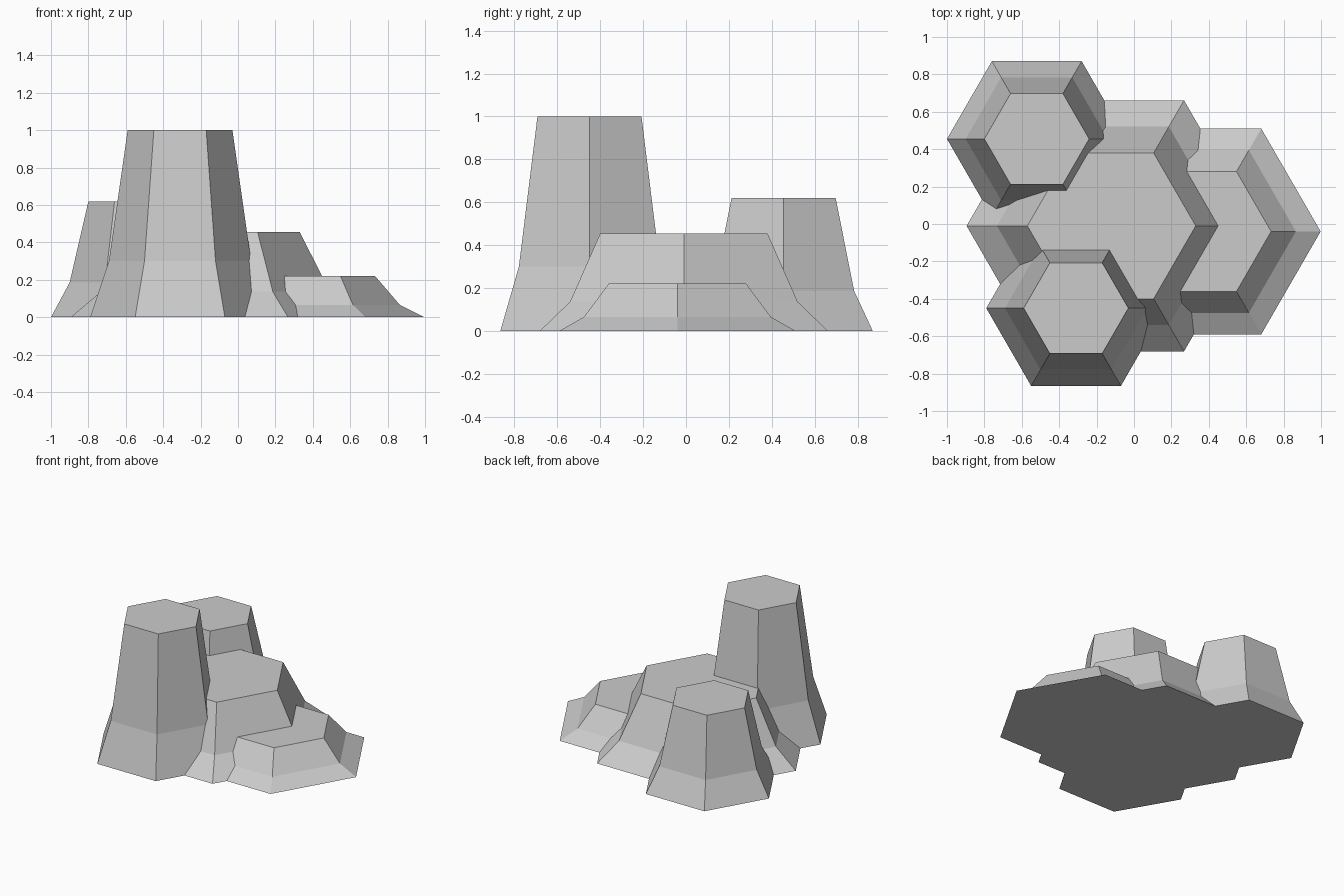
import bpy, bmesh, math

if "Cube" in bpy.data.objects:
    bpy.data.objects.remove(bpy.data.objects["Cube"])

# name, centre x, centre y, height, base radius, top radius
COLUMNS = [
    ("rock_middle", -0.12, -0.01, 0.455, 0.775, 0.45),
    ("rock_tall", -0.31, -0.45, 1.0, 0.48, 0.28),
    ("rock_back", -0.52, 0.455, 0.62, 0.48, 0.28),
    ("rock_low", 0.363, -0.04, 0.22, 0.635, 0.37),
]


def hex_column(name, x, y, height, base, top):
    """Six-sided column: flared foot up to 30% height, then a steeper shaft."""
    bm = bmesh.new()
    rings = []
    for r, z in ((base, 0), ((base + top) / 2, 0.3 * height), (top, height)):
        rings.append([bm.verts.new((x + r * math.cos(i * math.pi / 3),
                                    y + r * math.sin(i * math.pi / 3), z))
                      for i in range(6)])
    for lo, hi in zip(rings, rings[1:]):
        for i in range(6):
            j = (i + 1) % 6
            bm.faces.new((lo[i], lo[j], hi[j], hi[i]))
    bm.faces.new(rings[0][::-1])
    bm.faces.new(rings[-1])
    mesh = bpy.data.meshes.new(name)
    bm.to_mesh(mesh)
    bm.free()
    obj = bpy.data.objects.new(name, mesh)
    bpy.context.collection.objects.link(obj)
    return obj


# Four columns fused into one solid rock cluster
cluster, *others = [hex_column(*c) for c in COLUMNS]
cluster.name = "rock_cluster"
for other in others:
    mod = cluster.modifiers.new("fuse_" + other.name, 'BOOLEAN')
    mod.operation = 'UNION'
    mod.solver = 'EXACT'
    mod.object = other
bpy.context.view_layer.objects.active = cluster
for mod in list(cluster.modifiers):
    bpy.ops.object.modifier_apply(modifier=mod.name)
for other in others:
    bpy.data.objects.remove(other)

# Merge leftover coplanar faces
bm = bmesh.new()
bm.from_mesh(cluster.data)
bmesh.ops.dissolve_limit(bm, angle_limit=math.radians(0.5),
                         verts=bm.verts, edges=bm.edges)
bm.to_mesh(cluster.data)
bm.free()
